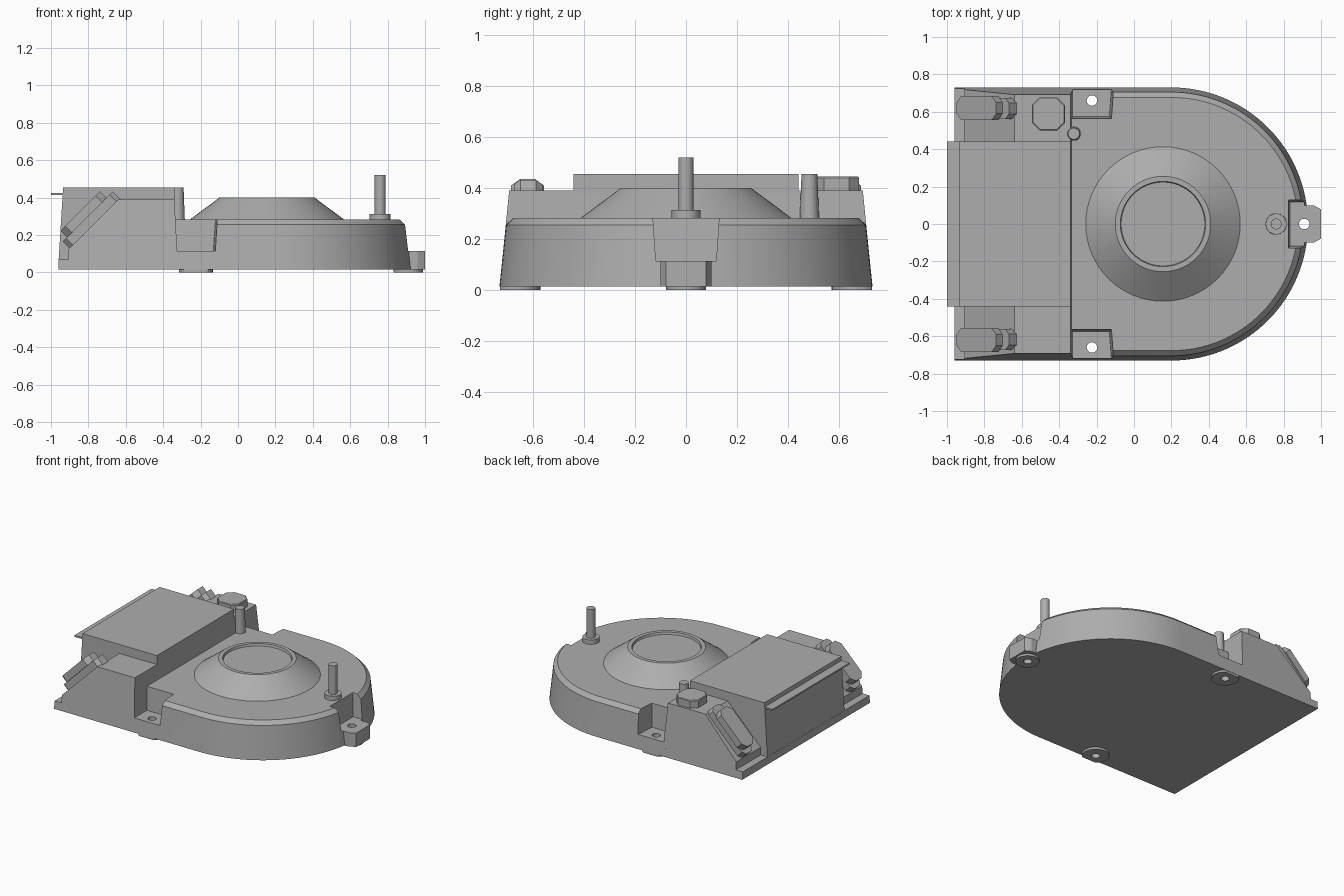
import bpy, bmesh
from math import sin, cos, pi, sqrt

if "Cube" in bpy.data.objects:
    bpy.data.objects.remove(bpy.data.objects["Cube"], do_unlink=True)

grey = bpy.data.materials.new("plain_grey")
grey.use_nodes = True
colour = (0.42, 0.42, 0.42, 1)
grey.diffuse_color = colour
grey.node_tree.nodes["Principled BSDF"].inputs["Base Color"].default_value = colour


def loft(name, rings, smooth=False):
    """Skin a stack of equal-length rings and cap both ends."""
    bm = bmesh.new()
    loops = [[bm.verts.new(p) for p in ring] for ring in rings]
    n = len(loops[0])
    for low, high in zip(loops, loops[1:]):
        for i in range(n):
            j = (i + 1) % n
            bm.faces.new((low[i], low[j], high[j], high[i]))
    bm.faces.new(loops[0][::-1])
    bm.faces.new(loops[-1])
    bmesh.ops.recalc_face_normals(bm, faces=bm.faces)
    mesh = bpy.data.meshes.new(name)
    bm.to_mesh(mesh)
    bm.free()
    mesh.materials.append(grey)
    obj = bpy.data.objects.new(name, mesh)
    bpy.context.collection.objects.link(obj)
    if smooth:
        shade(obj)
    return obj


def activate(obj):
    bpy.ops.object.select_all(action='DESELECT')
    obj.select_set(True)
    bpy.context.view_layer.objects.active = obj


def shade(obj):
    activate(obj)
    bpy.ops.object.shade_smooth_by_angle(angle=pi / 9)


def lathe(name, cx, cy, profile, n=48):
    return loft(name, [[(cx + r * cos(2 * pi * i / n), cy + r * sin(2 * pi * i / n), z)
                        for i in range(n)] for r, z in profile], True)


def extrude(name, profile, half):
    """Extrude an x-z profile across y; half gives the half width at a height."""
    return loft(name, [[(x, s * half(z), z) for x, z in profile] for s in (-1, 1)])


def prism(name, outline, *heights):
    return loft(name, [[(x, y, z) for x, y in outline] for z in heights])


def cut_rect(x0, x1, y0, y1, c):
    """Rectangle with chamfered corners."""
    return [(x0 + c, y0), (x1 - c, y0), (x1, y0 + c), (x1, y1 - c),
            (x1 - c, y1), (x0 + c, y1), (x0, y1 - c), (x0, y0 + c)]


def cut(obj, cutters):
    activate(obj)
    for c in cutters:
        mod = obj.modifiers.new("cut", 'BOOLEAN')
        mod.operation = 'DIFFERENCE'
        mod.solver = 'EXACT'
        mod.object = c
        bpy.ops.object.modifier_apply(modifier=mod.name)


# Rounded main housing with drafted wall and chamfered rim
def d_ring(r, z, n=64):
    arc = [(0.2 + r * cos(pi * (i / n - 0.5)), r * sin(pi * (i / n - 0.5)), z)
           for i in range(n + 1)]
    return [(-0.345, -r, z)] + arc + [(-0.345, r, z)]


housing = loft("housing", [d_ring(0.73, 0.015), d_ring(0.705, 0.255), d_ring(0.677, 0.282)])


# Stepped shoulder with sloping end faces
def draft(z):
    return 0.731 - 0.1 * z


extrude("shoulder", [(-0.96, 0.015), (-0.96, 0.07), (-0.905, 0.07), (-0.905, 0.125),
                     (-0.64, 0.39), (-0.34, 0.39), (-0.32, 0.015)], draft)

# Raised central block and its thin lip
extrude("central_block", [(-0.96, 0.05), (-0.935, 0.455), (-0.34, 0.455), (-0.335, 0.05)],
        lambda z: 0.44)
extrude("block_lip", [(-1, 0.414), (-1, 0.425), (-0.92, 0.425), (-0.92, 0.414)],
        lambda z: 0.44)

# Screw points: tapered pockets, end lug, feet and through holes
lug = prism("end_lug", [(0.835, -0.1), (0.96, -0.1), (1, -0.078),
                        (1, 0.078), (0.96, 0.1), (0.835, 0.1)], 0.015, 0.115)
pockets, holes, drilled = [], [], [housing, lug]
for side in (-1, 1):
    rings = []
    for z, d in ((0.115, 0), (0.32, 0.014)):
        rings.append([(-0.4, side * 0.8, z), (-0.4, side * (0.575 - d), z),
                      (-0.132 + d, side * (0.575 - d), z), (-0.115 + d, side * 0.8, z)])
    pockets.append(loft("pocket_cutter", rings))
pockets.append(loft("pocket_cutter", [
    [(0.838 - d, -0.118 - d, z), (1.1, -0.118 - d, z), (1.1, 0.118 + d, z), (0.838 - d, 0.118 + d, z)]
    for z, d in ((0.115, 0), (0.32, 0.014))]))

for x, y, r in ((-0.225, 0.66, 0.09), (-0.225, -0.66, 0.09), (0.91, 0, 0.078)):
    outline = [(x + r * cos(pi * i / 20), max(-0.728, min(0.728, y + r * sin(pi * i / 20))))
               for i in range(40)]
    drilled.append(prism("foot", outline, 0, 0.02))
    holes.append(lathe("hole_cutter", x, y, ((0.028, -0.1), (0.028, 0.2)), 24))

cut(housing, pockets)
for obj in drilled:
    cut(obj, holes)
    shade(obj)
for helper in pockets + holes:
    bpy.data.objects.remove(helper, do_unlink=True)

# Conical hub with shallow dished top
lathe("cone_hub", 0.155, 0, ((0.413, 0.27), (0.413, 0.282), (0.255, 0.4), (0.228, 0.4),
                             (0.224, 0.384)), 64)

# Upright pin with collar, and the short post by the block
lathe("pin_collar", 0.76, 0, ((0.057, 0.27), (0.056, 0.313)), 32)
lathe("pin", 0.76, 0, ((0.029, 0.3), (0.029, 0.52)), 24)
lathe("post", -0.322, 0.483, ((0.038, 0.27), (0.031, 0.455)), 24)

# Chamfered pad on the left shoulder
loft("shoulder_pad", [[(x, y, z) for x, y in cut_rect(-0.545 + d, -0.37 - d, 0.5 + d, 0.677 - d, 0.04)]
                      for z, d in ((0.38, 0), (0.44, 0), (0.445, 0.004))])


# Two-layer connectors lying on the sloping faces
def sloped(name, side, outline, low, high):
    k = sqrt(2)
    loft(name, [[((u - h) / k, side * y, (u + h) / k) for u, y in outline]
                for h in (low, high)])


for side in (-1, 1):
    sloped("connector_base", side, cut_rect(-0.546, -0.168, 0.562, 0.673, 0.025), 0.72, 0.779)
    sloped("connector_top", side, cut_rect(-0.513, -0.214, 0.555, 0.685, 0.035), 0.777, 0.828)
